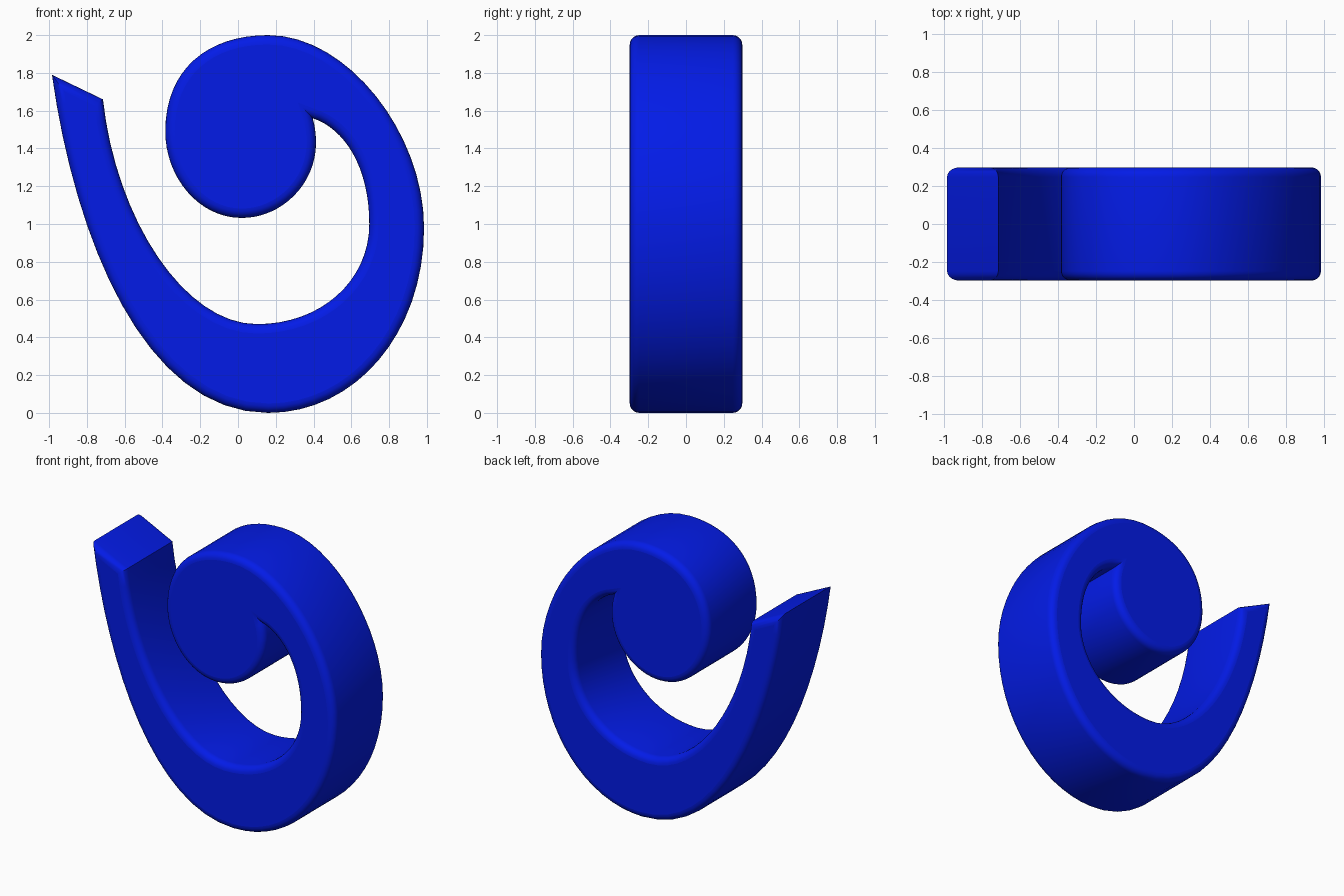
import bpy
import math

# Remove the default cube
cube = bpy.data.objects.get("Cube")
if cube:
    bpy.data.objects.remove(cube, do_unlink=True)

# Single blue material
blue = bpy.data.materials.new("deep blue")
blue.use_nodes = True
COLOUR = (0.001, 0.011, 0.8, 1)
blue.diffuse_color = COLOUR
blue.node_tree.nodes["Principled BSDF"].inputs["Base Color"].default_value = COLOUR

HALF_DEPTH = 0.298
ROUND = 0.05

# Outline knots: position, incoming handle offset, outgoing handle offset
knots = [
    ((-0.985, 1.79), (0.12, -0.86), None),            # tail tip, outer
    ((-0.715, 1.66), None, (0.07, -0.64)),            # tail tip, inner
    ((0.10, 0.47), (-0.38, 0.0), (0.34, 0.0)),        # inner floor
    ((0.695, 1.00), (0.0, -0.30), (0.0, 0.30)),       # inner right wall
    ((0.395, 1.56), (0.17, -0.055), (0.01, -0.03)),   # notch
    ((0.413, 1.43), (0.0, 0.05), (0.0, -0.22)),       # ball right
    ((0.02, 1.032), (0.21, 0.0), (-0.23, 0.0)),       # ball bottom
    ((-0.385, 1.49), (0.0, -0.24), (0.0, 0.33)),      # ball left
    ((0.16, 2.0), (-0.32, 0.0), (0.42, 0.0)),         # crown
    ((0.985, 0.98), (0.0, 0.50), (0.0, -0.56)),       # outer right
    ((0.16, 0.0), (0.46, 0.0), (-0.66, 0.0)),         # outer base
]

# Filled, extruded and rounded outline curve
curve = bpy.data.curves.new("spiral_outline", "CURVE")
curve.dimensions = "2D"
curve.fill_mode = "BOTH"
curve.resolution_u = 16
curve.extrude = HALF_DEPTH - ROUND
curve.bevel_depth = ROUND
curve.bevel_resolution = 4
curve.offset = -ROUND
spline = curve.splines.new("BEZIER")
spline.bezier_points.add(len(knots) - 1)
spline.use_cyclic_u = True
for point, ((x, z), back, ahead) in zip(spline.bezier_points, knots):
    # A missing handle marks the straight cut across the tail tip
    point.handle_left_type = "FREE" if back else "VECTOR"
    point.handle_right_type = "FREE" if ahead else "VECTOR"
    point.co = (x, z, 0)
    if back:
        point.handle_left = (x + back[0], z + back[1], 0)
    if ahead:
        point.handle_right = (x + ahead[0], z + ahead[1], 0)
curve.materials.append(blue)

spiral = bpy.data.objects.new("spiral_hook", curve)
bpy.context.collection.objects.link(spiral)
spiral.rotation_euler.x = math.pi / 2

# Turn the curve into a smooth-shaded mesh
bpy.ops.object.select_all(action="DESELECT")
spiral.select_set(True)
bpy.context.view_layer.objects.active = spiral
bpy.ops.object.convert(target="MESH")
bpy.ops.object.transform_apply(location=False, rotation=True, scale=False)
bpy.ops.object.shade_smooth_by_angle(angle=math.radians(35))
